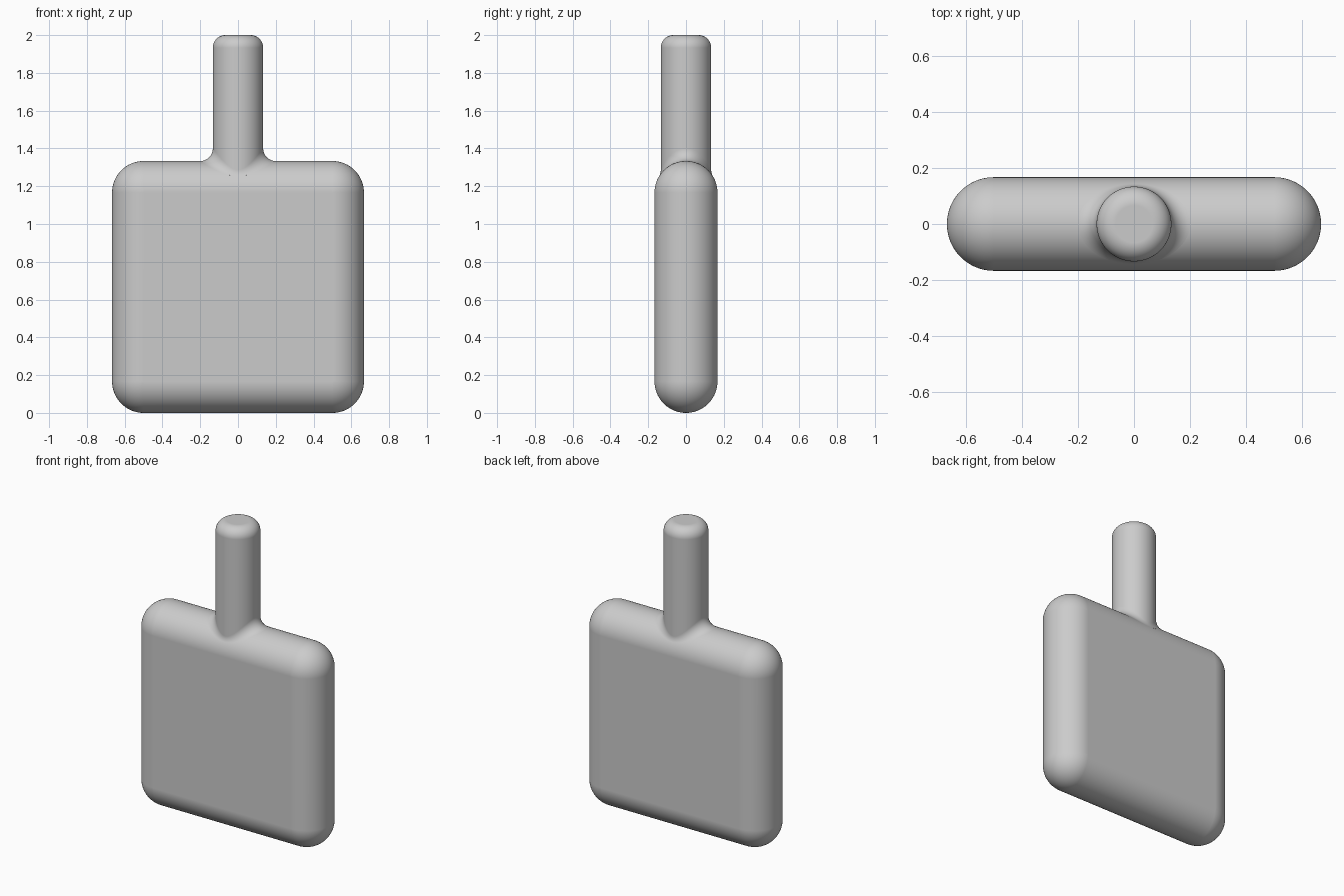
import bpy, bmesh
from math import sin, cos, pi, sqrt, radians
from mathutils import Vector

if "Cube" in bpy.data.objects:
    bpy.data.objects.remove(bpy.data.objects["Cube"])

R = 1 / 6          # body edge radius (half thickness)
H = 0.5            # half size of the flat body face
CZ = 2 / 3         # body centre height
NECK_R = 2 / 15
FILLET = 1 / 15
TOP = 2.0
SEG = 96


def loft(name, rings):
    """Skin a list of closed rings and cap both ends."""
    bm = bmesh.new()
    loops = [[bm.verts.new(p) for p in ring] for ring in rings]
    n = len(rings[0])
    for a, b in zip(loops, loops[1:]):
        for i in range(n):
            j = (i + 1) % n
            bm.faces.new((a[i], a[j], b[j], b[i]))
    bm.faces.new(loops[0])
    bm.faces.new(loops[-1])
    bmesh.ops.remove_doubles(bm, verts=bm.verts, dist=1e-5)
    bmesh.ops.recalc_face_normals(bm, faces=bm.faces)
    mesh = bpy.data.meshes.new(name)
    bm.to_mesh(mesh)
    bm.free()
    obj = bpy.data.objects.new(name, mesh)
    bpy.context.collection.objects.link(obj)
    bpy.ops.object.select_all(action='DESELECT')
    obj.select_set(True)
    bpy.context.view_layer.objects.active = obj
    bpy.ops.object.shade_smooth_by_angle(angle=radians(35))
    mod = obj.modifiers.new("flat_face_normals", 'WEIGHTED_NORMAL')
    mod.keep_sharp = True
    return obj


# Body: rounded-square outlines stacked along y in a half-round profile
def body_outline(y, r, steps=16):
    pts = []
    for q, (sx, sz) in enumerate(((1, 1), (-1, 1), (-1, -1), (1, -1))):
        for i in range(steps + 1):
            a = (q + i / steps) * pi / 2
            pts.append((sx * H + r * cos(a), y, CZ + sz * H + r * sin(a)))
    return pts


steps = 40
loft("rounded_body", [body_outline(-R * cos(pi * i / steps), R * sin(pi * i / steps))
                      for i in range(steps + 1)])


# Neck: rolling-ball fillet from the rounded body edge, straight shaft, rounded top
angles = [2 * pi * i / SEG for i in range(SEG)]


def circle(r, z):
    return [(r * cos(a), r * sin(a), z) for a in angles]


def fillet_ring(t):
    ring = []
    for a in angles:
        out = Vector((cos(a), sin(a), 0))
        c = out * (NECK_R + FILLET)
        rise = sqrt((R + FILLET) ** 2 - c.y ** 2)
        to_body = -Vector((0, c.y, rise)).normalized()
        c.z = CZ + H + rise
        ring.append(c + FILLET * to_body.slerp(-out, t))
    return ring


rings = [circle(0.1, 1.15)]
rings += [fillet_ring(i / 12) for i in range(13)]
for i in range(13):
    a = i / 12 * pi / 2
    rings.append(circle(NECK_R - FILLET + FILLET * cos(a), TOP - FILLET + FILLET * sin(a)))
loft("neck", rings)
